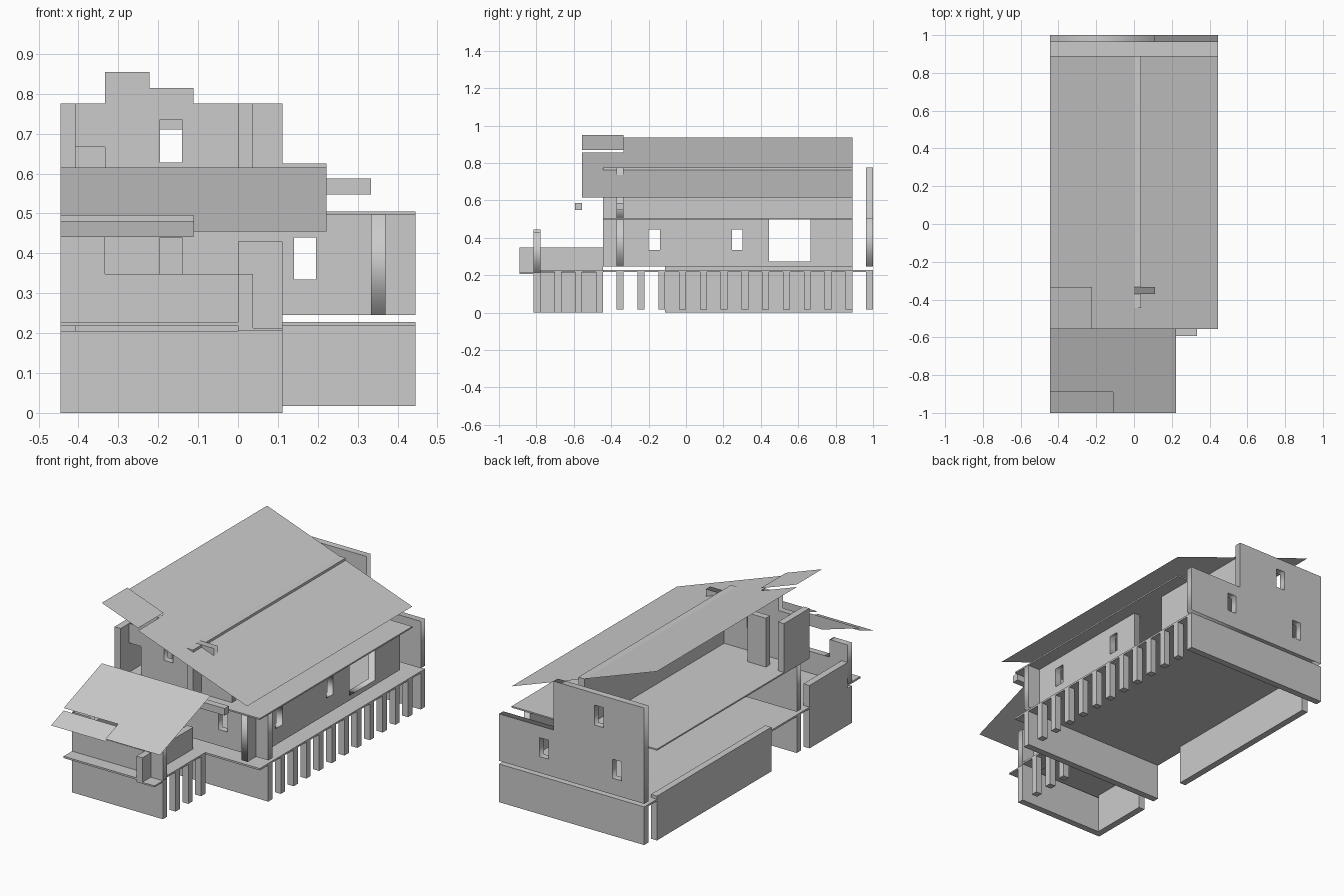
import bpy
from mathutils import Matrix

if "Cube" in bpy.data.objects:
    bpy.data.objects.remove(bpy.data.objects["Cube"])

U = 1 / 27   # module: wall thickness, all plan dimensions sit on it


def mesh_object(name, verts, faces):
    me = bpy.data.meshes.new(name)
    me.from_pydata(verts, [], faces)
    me.update()
    ob = bpy.data.objects.new(name, me)
    bpy.context.collection.objects.link(ob)
    return ob


def box(name, x0, x1, y0, y1, z0, z1):
    v = [(x, y, z) for z in (z0, z1) for x, y in ((x0, y0), (x1, y0), (x1, y1), (x0, y1))]
    f = [(3, 2, 1, 0), (4, 5, 6, 7), (0, 1, 5, 4), (1, 2, 6, 5), (2, 3, 7, 6), (3, 0, 4, 7)]
    return mesh_object(name, v, f)


def rect(a0, a1, z0, z1):
    return [(a0, z0), (a1, z0), (a1, z1), (a0, z1)]


def wall(name, axis, start, outline, holes=()):
    """Extrude an outline with rectangular holes; runs along x or y, one module thick."""
    cu = bpy.data.curves.new(name + "_profile", 'CURVE')
    cu.dimensions = '2D'
    cu.fill_mode = 'BOTH'
    cu.extrude = U / 2
    for pts in [outline] + [rect(*h) for h in holes]:
        s = cu.splines.new('POLY')
        s.points.add(len(pts) - 1)
        for p, (a, b) in zip(s.points, pts):
            p.co = (a, b, 0, 1)
        s.use_cyclic_u = True
    tmp = bpy.data.objects.new(name + "_tmp", cu)
    bpy.context.collection.objects.link(tmp)
    bpy.context.view_layer.update()
    me = bpy.data.meshes.new_from_object(tmp.evaluated_get(bpy.context.evaluated_depsgraph_get()))
    bpy.data.objects.remove(tmp)
    c = start + U / 2
    if axis == 'x':
        m = Matrix(((1, 0, 0, 0), (0, 0, -1, c), (0, 1, 0, 0), (0, 0, 0, 1)))
    else:
        m = Matrix(((0, 0, 1, c), (1, 0, 0, 0), (0, 1, 0, 0), (0, 0, 0, 1)))
    me.transform(m)
    me.name = name
    ob = bpy.data.objects.new(name, me)
    bpy.context.collection.objects.link(ob)
    return ob


def sheet(name, plan, height):
    """Zero-thickness sloping roof sheet over a plan outline."""
    return mesh_object(name, [(x, y, height(x, y)) for x, y in plan], [tuple(range(len(plan)))])


W = 12 * U               # half width
Z1, Z2 = 0.245, 0.505    # storey levels

# Roofs
main_h = lambda x, y: 0.775 - 0.36 * x
porch_h = lambda x, y: 0.615 + 0.36 * (y + 15 * U)
sheet("main_roof", [(-6*U, -15*U), (W, -15*U), (W, 24*U), (-W, 24*U), (-W, -9*U), (-6*U, -9*U)], main_h)
sheet("raised_roof_corner", [(-W, -15*U), (-6*U, -15*U), (-6*U, -9*U), (-W, -9*U)],
      lambda x, y: main_h(x, y) + 0.014)
sheet("porch_roof", [(-3*U, -1), (6*U, -1), (6*U, -15*U), (-W, -15*U), (-W, -24*U), (-3*U, -24*U)], porch_h)
sheet("lowered_porch_roof_corner", [(-W, -1), (-3*U, -1), (-3*U, -24*U), (-W, -24*U)],
      lambda x, y: porch_h(x, y) - 0.014)

# Floors
box("main_floor", -W, W, -12*U, 1, 0.218, 0.228)
box("upper_floor", -W, W, -12*U, 24*U, 0.497, Z2)
box("porch_floor", -W, 3*U, -21*U, -12*U, 0.218, 0.228)
box("porch_floor_front", -W, 0, -24*U, -21*U, 0.218, 0.228)
box("porch_step", 0, 3*U, -24*U, -21*U, 0.205, 0.213)

# Ground storey walls
box("back_base_wall", -W, W, 26*U, 1, 0.017, 0.218)
box("front_base_wall", -W, W, -10*U, -9*U, 0.017, 0.218)
box("left_base_wall", -W, -11*U, -3*U, 24*U, 0, Z1)
box("porch_front_base", -W, 3*U, -22*U, -21*U, 0, 0.205)
box("porch_left_base", -W, -11*U, -21*U, -12*U, 0, 0.218)

# Posts under the right edges
for i in range(11):
    y = (-7 + 3 * i) * U
    box("main_post", 11*U, W, y, y + U, 0.017, 0.218)
for i in range(1, 4):
    y = (-22 + 3 * i) * U
    box("porch_post", 2*U, 3*U, y, y + U, 0, 0.218)

# Back wall, stepped, three windows
wall("back_wall", 'x', 26*U,
     [(-W, Z1), (W, Z1), (W, Z2), (3*U, Z2), (3*U, 0.775), (-W, 0.775)],
     [(0.14, 0.195, 0.335, 0.44), (-0.195, -0.14, 0.6, 0.71), (-0.305, -0.25, 0.335, 0.44)])

# Front wall, lower and upper storeys
wall("front_wall", 'x', -10*U, rect(-W, W, Z1, 0.497),
     [(0.14, 0.195, 0.335, 0.44), (-0.195, -0.14, 0.335, 0.44)])
wall("front_upper_wall", 'x', -10*U,
     [(-9*U, Z2), (6*U, Z2), (6*U, 0.625), (3*U, 0.625), (3*U, 0.775), (-3*U, 0.775),
      (-3*U, 0.815), (-6*U, 0.815), (-6*U, 0.855), (-9*U, 0.855), (-9*U, 0.775),
      (-11*U, 0.775), (-11*U, 0.667), (-9*U, 0.667)],
     [(-0.195, -0.14, 0.628, 0.735)])

# Right wall with windows and a wide opening
wall("right_wall", 'y', 9*U,
     [(-12*U, Z1), (24*U, Z1), (24*U, 0.497), (18*U, 0.497), (18*U, 0.272),
      (12*U, 0.272), (12*U, 0.497), (-12*U, 0.497)],
     [(-0.2, -0.14, 0.335, 0.443), (0.245, 0.302, 0.335, 0.443)])

# Upper storey inner walls
box("spine_wall", 0, U, -12*U, 24*U, Z2, 0.775)
box("upper_left_wall", -W, -11*U, -12*U, -6*U, Z2, 0.775)
box("upper_partition", -9*U, -6*U, -7*U, -6*U, Z2, 0.775)

# Roof beams
box("front_beam", 6*U, 9*U, -10*U, -9*U, 0.548, 0.587)
box("porch_beam", -3*U, 9*U, -16*U, -15*U, 0.548, 0.587)

# Porch walls
wall("porch_front_wall", 'x', -22*U,
     [(-W, 0.228), (0, 0.228), (0, 0.213), (3*U, 0.213), (3*U, 0.43), (0, 0.43),
      (0, 0.348), (-9*U, 0.348), (-9*U, 0.445), (-W, 0.445)])
box("porch_left_wall", -W, -11*U, -21*U, -12*U, 0.228, 0.348)
box("porch_right_wall", 0, U, -24*U, -12*U, 0.213, 0.348)
